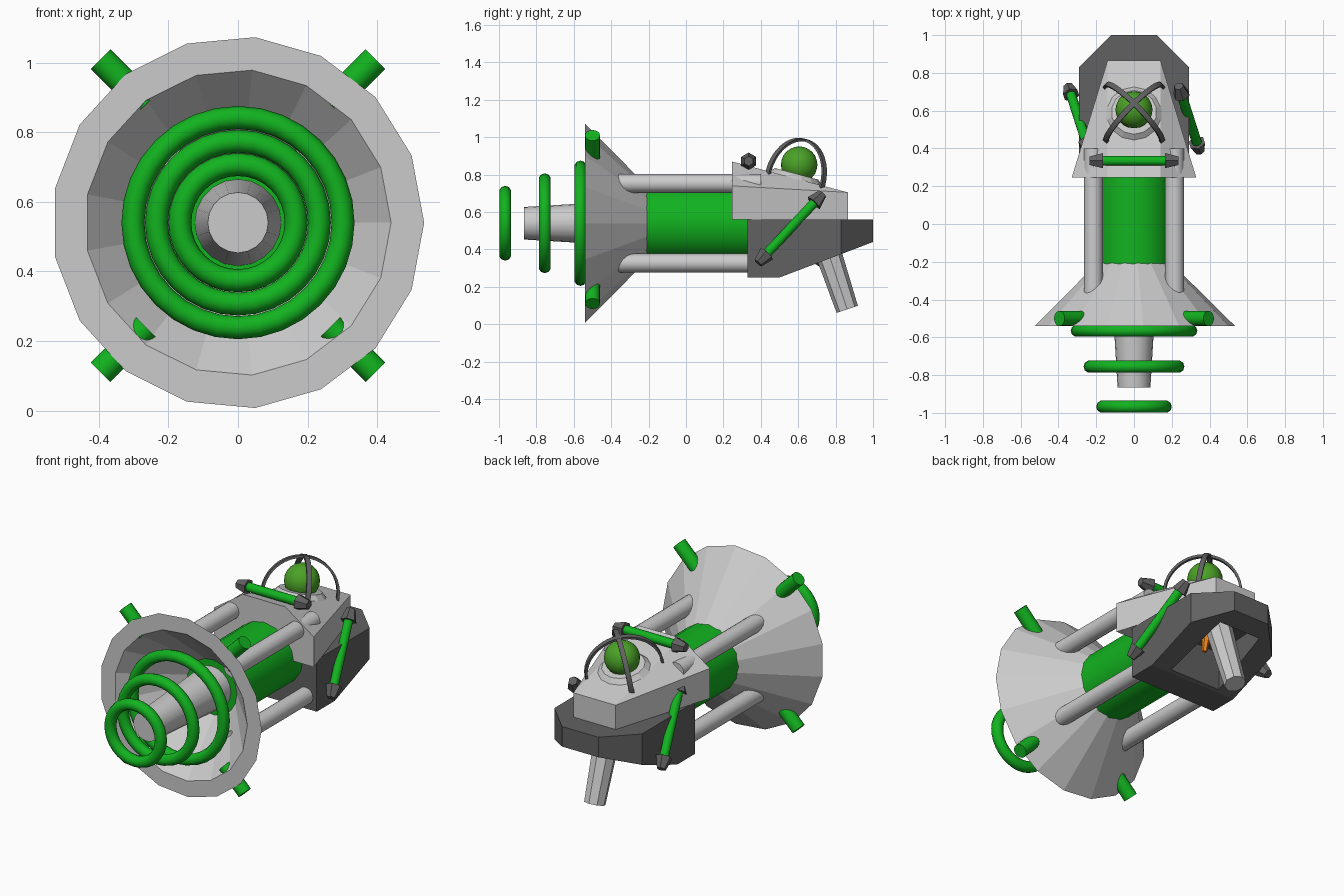
import bpy, bmesh, math
from mathutils import Vector, Matrix

if "Cube" in bpy.data.objects:
    bpy.data.objects.remove(bpy.data.objects["Cube"])

AXIS = 0.54  # height of the barrel axis


def material(name, rgb):
    m = bpy.data.materials.new(name)
    m.diffuse_color = (*rgb, 1)
    m.use_nodes = True
    m.node_tree.nodes["Principled BSDF"].inputs["Base Color"].default_value = m.diffuse_color
    return m


GREEN = material("green", (0.006, 0.45, 0.014))
BALL = material("leaf_green", (0.07, 0.36, 0.02))
DARK = material("dark_grey", (0.12, 0.12, 0.12))
ORANGE = material("orange", (0.9, 0.25, 0.01))


def finish(bm, name, mat=None, smooth=False, angle=40):
    bmesh.ops.recalc_face_normals(bm, faces=bm.faces)
    me = bpy.data.meshes.new(name)
    bm.to_mesh(me)
    bm.free()
    ob = bpy.data.objects.new(name, me)
    bpy.context.collection.objects.link(ob)
    if mat:
        me.materials.append(mat)
    if smooth:
        bpy.ops.object.select_all(action='DESELECT')
        ob.select_set(True)
        bpy.context.view_layer.objects.active = ob
        bpy.ops.object.shade_smooth_by_angle(angle=math.radians(angle))
    return ob


def rod(name, a, b, r1, r2=None, mat=None, sides=16, smooth=True):
    """Cylinder or cone between two points."""
    a, b = Vector(a), Vector(b)
    d = b - a
    bm = bmesh.new()
    rot = Matrix.Translation((a + b) / 2) @ d.to_track_quat('Z', 'Y').to_matrix().to_4x4()
    bmesh.ops.create_cone(bm, cap_ends=True, segments=sides, radius1=r1,
                          radius2=r1 if r2 is None else r2, depth=d.length, matrix=rot)
    return finish(bm, name, mat, smooth)


def lathe(name, profile, sides, mat=None, smooth=False):
    """Revolve a closed (radius, y) profile about the barrel axis."""
    bm = bmesh.new()
    rings = []
    for i in range(sides):
        t = 2 * math.pi * i / sides
        rings.append([bm.verts.new((r * math.cos(t), y, AXIS + r * math.sin(t))) for r, y in profile])
    n = len(profile)
    for i in range(sides):
        p, q = rings[i], rings[(i + 1) % sides]
        for j in range(n):
            k = (j + 1) % n
            bm.faces.new((p[j], p[k], q[k], q[j]))
    return finish(bm, name, mat, smooth)


def loft(name, sections, mat=None):
    """Skin equal-length half outlines (y, [(x, z)...]), mirrored in x."""
    bm = bmesh.new()
    loops = []
    for y, half in sections:
        pts = half + [(-x, z) for x, z in reversed(half)]
        loops.append([bm.verts.new((x, y, z)) for x, z in pts])
    n = len(loops[0])
    for p, q in zip(loops, loops[1:]):
        for j in range(n):
            k = (j + 1) % n
            bm.faces.new((p[j], p[k], q[k], q[j]))
    bm.faces.new(loops[0])
    bm.faces.new(loops[-1])
    bmesh.ops.remove_doubles(bm, verts=bm.verts, dist=1e-4)
    return finish(bm, name, mat)


# Horn and barrel
lathe("horn", [(0.16, -0.17), (0.535, -0.54), (0.44, -0.54), (0.16, -0.24)], 17)
rod("barrel", (0, -0.2, AXIS), (0, -0.865, AXIS), 0.127, 0.087, sides=20)
rod("core_cylinder", (0, -0.245, AXIS), (0, 0.4, AXIS), 0.2, mat=GREEN, sides=16)

# Focusing rings, growing toward the horn
for i, (y, outer) in enumerate([(-0.967, 0.2), (-0.755, 0.267), (-0.565, 0.335)]):
    tube = 0.033
    lathe(f"focus_ring_{i + 1}",
          [(outer - tube + tube * math.cos(a * math.pi / 5), y + tube * math.sin(a * math.pi / 5))
           for a in range(10)], 32, GREEN, True)

# Frame pipes and horn pegs in the four diagonal positions
for sx, side in ((-1, "left"), (1, "right")):
    for sz, level in ((-1, "lower"), (1, "upper")):
        z = AXIS + sz * 0.213
        rod(f"frame_pipe_{level}_{side}", (sx * 0.215, -0.37, z), (sx * 0.215, 0.4, z), 0.05)
        rod(f"horn_peg_{level}_{side}", (sx * 0.265, -0.5, 0.56 + sz * 0.32),
            (sx * 0.395, -0.5, 0.56 + sz * 0.45), 0.04, mat=GREEN)

# Upper housing with tapering shoulder chamfers
loft("upper_housing", [(0.245, [(0.33, 0.56), (0.33, 0.74), (0.14, 0.87)]),
                       (0.865, [(0.14, 0.56), (0.14, 0.705), (0.14, 0.705)])])

# Lower housing with an underside recess
lower = loft("lower_housing", [(0.33, [(0.29, 0.25), (0.29, 0.56)]),
                               (0.5, [(0.29, 0.25), (0.29, 0.56)]),
                               (0.83, [(0.29, 0.375), (0.29, 0.56)]),
                               (1.0, [(0.12, 0.44), (0.12, 0.56)])], DARK)
cutter = loft("recess_cutter", [(0.52, [(0.17, 0.1), (0.17, 0.49)]),
                                (0.9, [(0.14, 0.1), (0.14, 0.49)])])
cutter.hide_render = True
cutter.hide_viewport = True
cut = lower.modifiers.new("recess", 'BOOLEAN')
cut.operation = 'DIFFERENCE'
cut.solver = 'EXACT'
cut.object = cutter

# Grip and trigger
rod("grip", (0, 0.715, 0.52), (0, 0.862, 0.08), 0.075, 0.06, sides=8, smooth=False)
rod("trigger", (0, 0.62, 0.5), (0, 0.6, 0.4), 0.025, 0.015, ORANGE, 6, False)

# Ball in its collar on the sloping top
tilt = math.atan2(0.165, 0.62)
seat = Vector((0, 0.585, 0.78))
normal = Vector((0, math.sin(tilt), math.cos(tilt)))
rod("ball_collar", seat - normal * 0.02, seat + normal * 0.025, 0.165, 0.12, sides=14, smooth=False)
bm = bmesh.new()
bmesh.ops.create_icosphere(bm, subdivisions=3, radius=0.098, matrix=Matrix.Translation((0, 0.605, 0.853)))
finish(bm, "glow_ball", BALL, True)

# Two crossed cage hoops over the ball
for name, turn in (("cage_hoop_a", 45), ("cage_hoop_b", -45)):
    bm = bmesh.new()
    m = (Matrix.Translation(seat) @ Matrix.Rotation(-tilt, 4, 'X')
         @ Matrix.Rotation(math.radians(turn), 4, 'Z'))
    loops = []
    for i in range(25):
        t = math.pi * (i / 24 * 1.06 - 0.03)
        loops.append([bm.verts.new(m @ Vector((r * math.cos(t), w, r * math.sin(t))))
                      for r, w in ((0.218, -0.014), (0.218, 0.014), (0.204, 0.014), (0.204, -0.014))])
    for p, q in zip(loops, loops[1:]):
        for j in range(4):
            k = (j + 1) % 4
            bm.faces.new((p[j], p[k], q[k], q[j]))
    bm.faces.new(loops[0])
    bm.faces.new(loops[-1])
    finish(bm, name, DARK, True)


def capped_tube(name, a, b):
    """Green tube with a tapered dark cap at each end."""
    a, b = Vector(a), Vector(b)
    d = (b - a).normalized()
    rod(name, a, b, 0.026, mat=GREEN, sides=12)
    rod(name + "_cap_a", a + d * 0.01, a - d * 0.06, 0.046, 0.026, DARK, 6, False)
    rod(name + "_cap_b", b - d * 0.01, b + d * 0.06, 0.046, 0.026, DARK, 6, False)


# Tubes: across the top, and one on each side (turned half round)
capped_tube("top_tube", (-0.175, 0.335, 0.872), (0.175, 0.335, 0.872))
capped_tube("right_tube", (0.335, 0.425, 0.37), (0.25, 0.69, 0.655))
capped_tube("left_tube", (-0.335, 0.69, 0.37), (-0.25, 0.425, 0.655))
